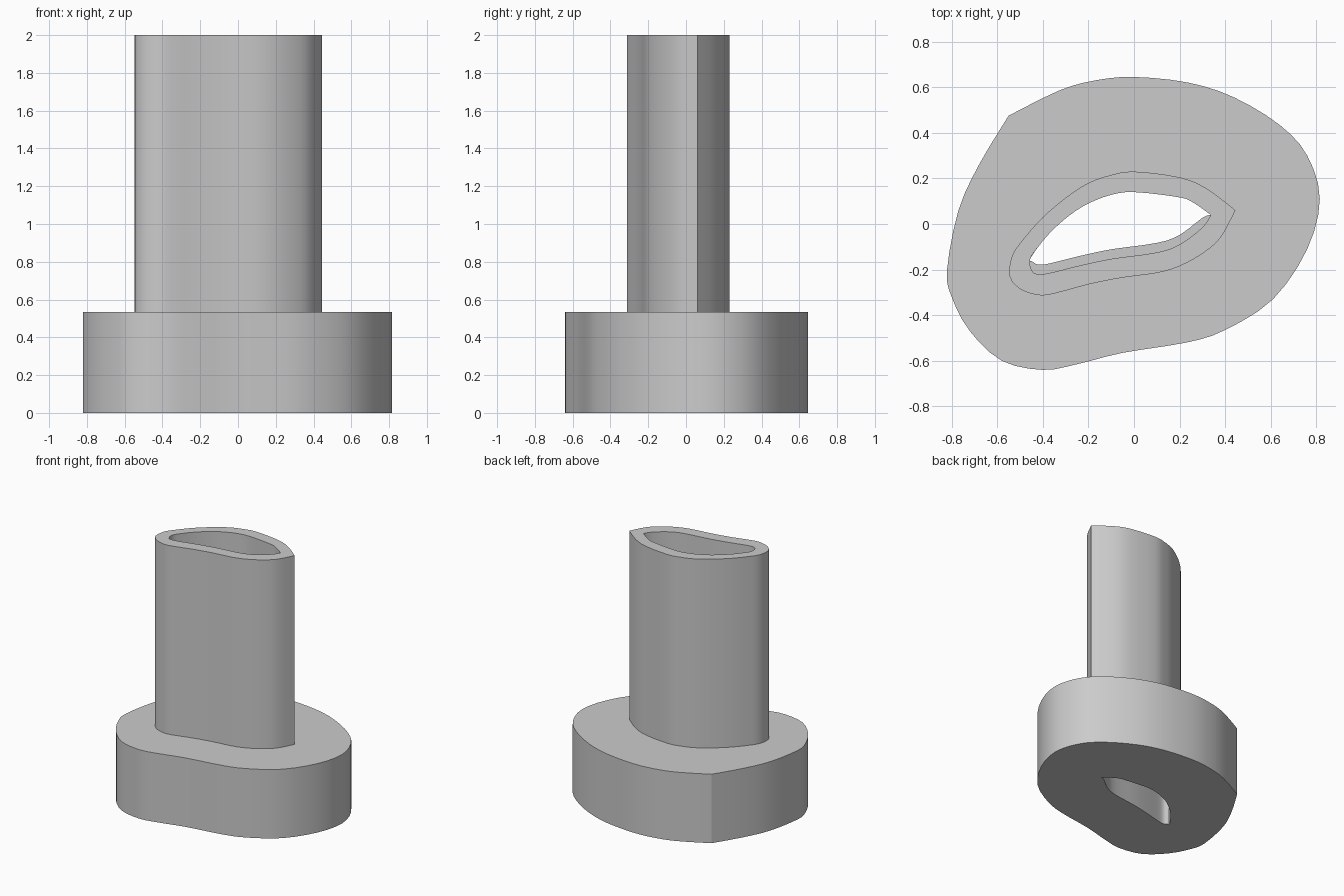
import bpy
import bmesh
from mathutils import Vector

cube = bpy.data.objects.get("Cube")
if cube:
    bpy.data.objects.remove(cube, do_unlink=True)

TOTAL_HEIGHT = 2.0
BASE_HEIGHT = 0.535
LEDGE = 0.042

# Single plain material
grey = bpy.data.materials.new("light grey")
grey.use_nodes = True
colour = (0.6, 0.6, 0.6, 1)
grey.diffuse_color = colour
grey.node_tree.nodes["Principled BSDF"].inputs["Base Color"].default_value = colour


def smooth_outline(points, steps=3):
    """Closed spline through the points, with one sharp corner at the first."""
    pts = [Vector(p) for p in points]
    pts = [pts[0]] + pts + [pts[0], pts[0]]
    outline = []
    for a, b, c, d in zip(pts, pts[1:], pts[2:], pts[3:]):
        for i in range(steps):
            t = i / steps
            outline.append(0.5 * (2 * b + (c - a) * t
                                  + (2 * a - 5 * b + 4 * c - d) * t ** 2
                                  + (3 * b - a - 3 * c + d) * t ** 3))
    return outline


def hollow_prism(name, outer, inner, bottom, top):
    """Upright wall between two outlines, with flat ends."""
    bm = bmesh.new()
    ends = {bottom: [], top: []}
    for outline in (outer, inner):
        rings = []
        for z in (bottom, top):
            ring = [bm.verts.new((p.x, p.y, z)) for p in outline]
            following = ring[1:] + ring[:1]
            ends[z] += [bm.edges.new(pair) for pair in zip(ring, following)]
            rings.append((ring, following))
        (low, low_next), (high, high_next) = rings
        for quad in zip(low, low_next, high_next, high):
            bm.faces.new(quad)
    for edges in ends.values():
        bmesh.ops.triangle_fill(bm, edges=edges, use_beauty=True)
    bmesh.ops.recalc_face_normals(bm, faces=bm.faces[:])

    mesh = bpy.data.meshes.new(name)
    bm.to_mesh(mesh)
    bm.free()
    mesh.materials.append(grey)
    obj = bpy.data.objects.new(name, mesh)
    bpy.context.collection.objects.link(obj)
    bpy.ops.object.select_all(action="DESELECT")
    obj.select_set(True)
    bpy.context.view_layer.objects.active = obj
    bpy.ops.object.shade_smooth_by_angle(angle=0.5)
    return obj


# Wide foot outline, starting at its one corner
base_outline = smooth_outline([
    (-.55, .475), (-.33, .585), (-.17, .63), (0, .645), (.24, .62),
    (.44, .555), (.64, .434), (.76, .3), (.815, .11), (.76, -.11),
    (.61, -.33), (.4, -.465), (.23, -.52), (-.05, -.565), (-.25, -.615),
    (-.4, -.64), (-.58, -.6), (-.72, -.47), (-.8, -.32), (-.82, -.2),
    (-.77, .06), (-.68, .26)])

# Tube outside, starting at its pointed tip
tube_outline = smooth_outline([
    (.445, .06), (.32, .155), (.2, .205), (0, .23), (-.1, .215),
    (-.2, .18), (-.3, .115), (-.4, .03), (-.48, -.06), (-.535, -.14),
    (-.545, -.23), (-.5, -.285), (-.42, -.312), (-.35, -.305), (-.2, -.265),
    (-.05, -.235), (.1, -.215), (.2, -.185), (.3, -.13), (.38, -.06)])

# Bore: the back edge is shared, the front edge steps in through the foot
bore_back = [
    (.337, .04), (.25, .1), (.18, .12), (0, .14), (-.1, .128),
    (-.2, .09), (-.28, .04), (-.36, -.03), (-.42, -.1), (-.456, -.155)]
bore_front = [
    (-.448, -.205), (-.42, -.22), (-.37, -.215), (-.25, -.185), (-.1, -.153),
    (.1, -.125), (.2, -.09), (.3, -.015)]
tube_bore = smooth_outline(bore_back + bore_front)
base_bore = smooth_outline(bore_back + [(x, y + LEDGE) for x, y in bore_front])

hollow_prism("base", base_outline, base_bore, 0, BASE_HEIGHT)
hollow_prism("tube", tube_outline, tube_bore, BASE_HEIGHT, TOTAL_HEIGHT)
